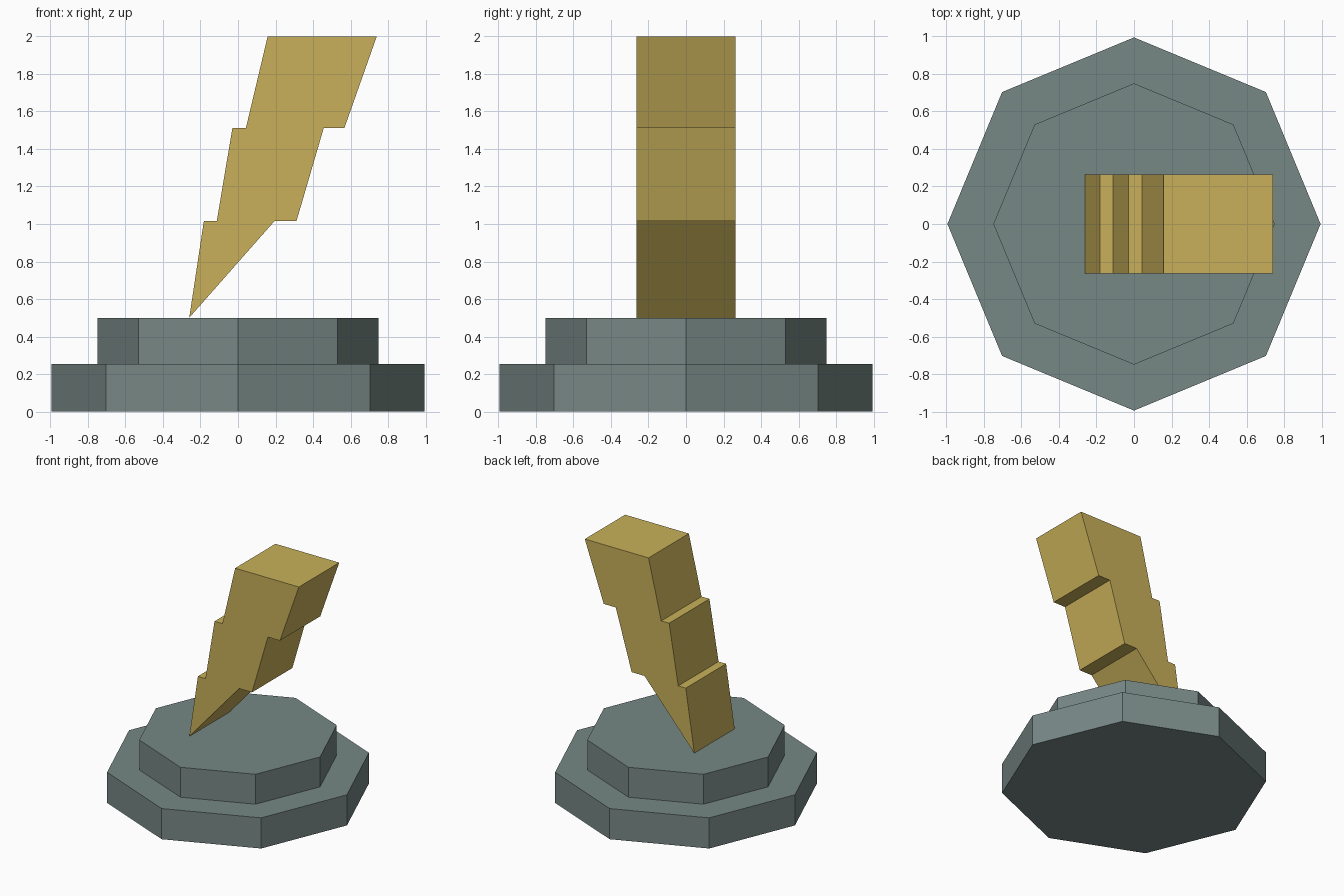
import bpy, bmesh, math

if "Cube" in bpy.data.objects:
    bpy.data.objects.remove(bpy.data.objects["Cube"])


def material(name, rgb):
    m = bpy.data.materials.new(name)
    m.diffuse_color = (*rgb, 1)
    m.use_nodes = True
    m.node_tree.nodes["Principled BSDF"].inputs["Base Color"].default_value = m.diffuse_color
    return m


def prism(name, bottom, offset, mat):
    """Extrude a flat outline along an offset vector."""
    bm = bmesh.new()
    face = bm.faces.new([bm.verts.new(p) for p in bottom])
    ext = bmesh.ops.extrude_face_region(bm, geom=[face], use_keep_orig=True)
    top = [v for v in ext["geom"] if isinstance(v, bmesh.types.BMVert)]
    bmesh.ops.translate(bm, verts=top, vec=offset)
    bmesh.ops.recalc_face_normals(bm, faces=bm.faces)
    mesh = bpy.data.meshes.new(name)
    bm.to_mesh(mesh)
    bm.free()
    mesh.materials.append(mat)
    obj = bpy.data.objects.new(name, mesh)
    bpy.context.collection.objects.link(obj)
    return obj


def octagon(r, z):
    return [(r * math.cos(i * math.pi / 4), r * math.sin(i * math.pi / 4), z)
            for i in range(8)]


grey = material("slate grey", (0.184, 0.246, 0.235))
gold = material("gold", (0.578, 0.434, 0.102))

# Two-step octagonal pedestal
prism("lower_step", octagon(0.995, 0), (0, 0, 0.253), grey)
prism("upper_step", octagon(0.75, 0.253), (0, 0, 0.247), grey)

# Lightning bolt standing on its tip
half_depth = 0.263
outline = [(-0.26, 0.5), (0.195, 1.016), (0.312, 1.016), (0.457, 1.511),
           (0.567, 1.511), (0.74, 2.0), (0.158, 2.0), (0.042, 1.511),
           (-0.03, 1.511), (-0.113, 1.016), (-0.182, 1.016)]
prism("lightning_bolt", [(x, -half_depth, z) for x, z in outline],
      (0, 2 * half_depth, 0), gold)
